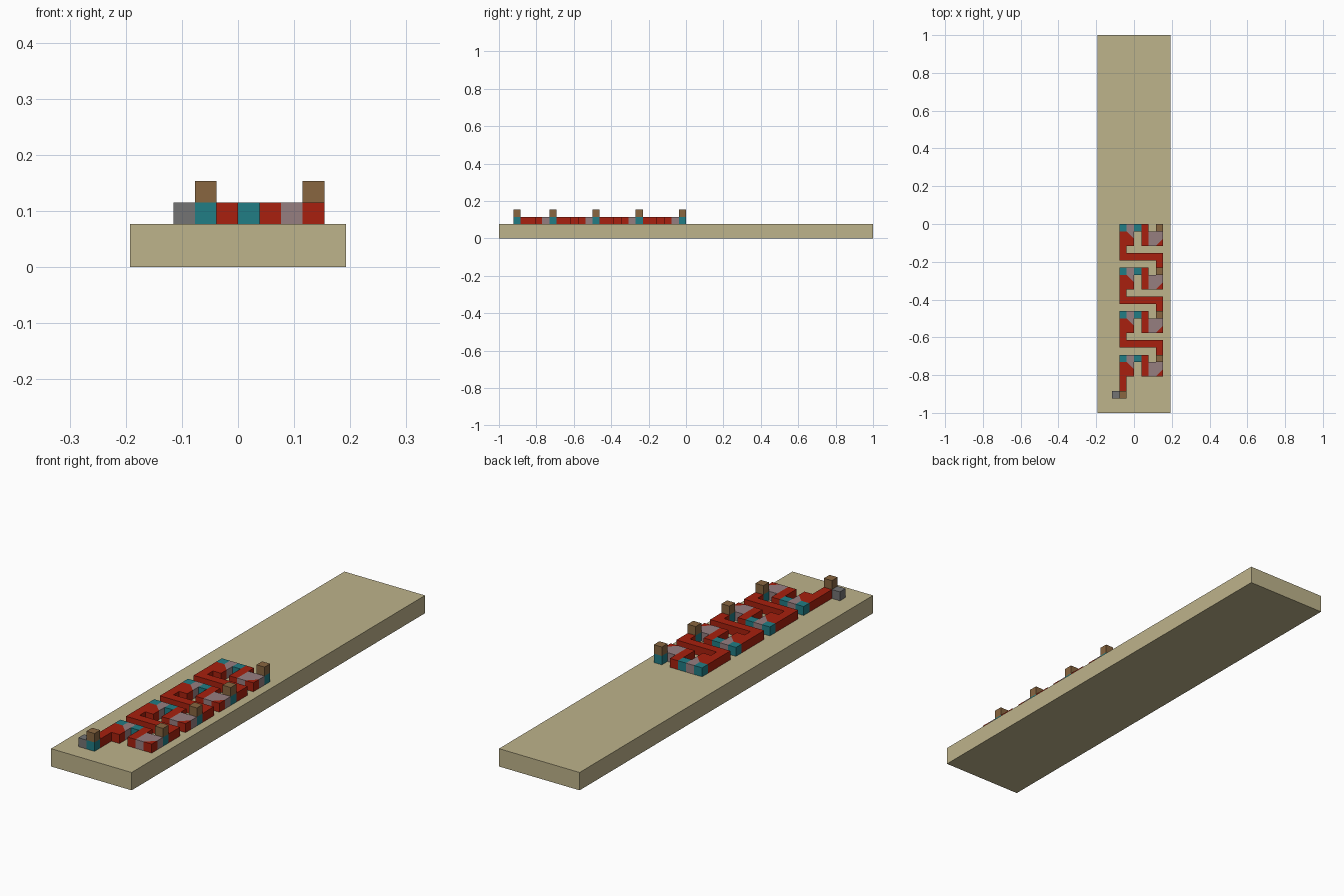
import bpy, bmesh

default = bpy.data.objects.get("Cube")
if default:
    bpy.data.objects.remove(default, do_unlink=True)

U = 1 / 26  # one block


def material(name, rgb):
    lin = [((c / 255 + 0.055) / 1.055) ** 2.4 for c in rgb] + [1]
    mat = bpy.data.materials.new(name)
    mat.use_nodes = True
    mat.diffuse_color = lin
    mat.node_tree.nodes["Principled BSDF"].inputs["Base Color"].default_value = lin
    return mat


# letter: part name, material
PARTS = {
    "R": ("wire_blocks", material("red", (168, 32, 14))),
    "M": ("gate_blocks", material("mauve", (150, 126, 128))),
    "T": ("support_blocks", material("teal", (33, 125, 133))),
    "G": ("input_block", material("grey", (116, 116, 116))),
    "B": ("torch_blocks", material("brown", (136, 102, 64))),
}

# One gate, back row first, columns left to right in x
GATE = [
    ".TMTR.T",
    ".Rm.RMM",   # m: mauve with a red corner on top
    ".RR.RMr",   # r: red with a mauve corner on top
    ".R.....",
    ".RRRRRR",
    "......R",
]
ROWS = GATE * 3 + GATE[:4] + [".R.....", "GT....."]

# Collect blocks on the slab, then torches on top
cells = {}
for j, row in enumerate(ROWS):
    for i, letter in enumerate(row):
        if letter != ".":
            cells[(i - 3, -j - 1, 2)] = letter
for j in range(0, 24, 6):
    cells[(3, -j - 1, 3)] = "B"
cells[(-2, -24, 3)] = "B"

meshes = {key: bmesh.new() for key in PARTS}


def add_face(key, points):
    bm = meshes[key]
    bm.faces.new([bm.verts.new([c * U for c in p]) for p in points])


# Outward faces of each block, skipping those hidden by a neighbour
for (x, y, z), letter in cells.items():
    key = letter.upper()
    X, Y, Z = x + 1, y + 1, z + 1
    sides = {
        (x - 1, y, z): [(x, Y, z), (x, y, z), (x, y, Z), (x, Y, Z)],
        (X, y, z): [(X, y, z), (X, Y, z), (X, Y, Z), (X, y, Z)],
        (x, y - 1, z): [(x, y, z), (X, y, z), (X, y, Z), (x, y, Z)],
        (x, Y, z): [(X, Y, z), (x, Y, z), (x, Y, Z), (X, Y, Z)],
    }
    for neighbour, points in sides.items():
        if neighbour not in cells:
            add_face(key, points)
    if (x, y, Z) in cells:
        continue
    a, b, c, d = (x, y, Z), (X, y, Z), (X, Y, Z), (x, Y, Z)
    if letter == "m":
        add_face("M", [b, c, d])
        add_face("R", [a, b, d])
    elif letter == "r":
        add_face("R", [a, b, c])
        add_face("M", [a, c, d])
    else:
        add_face(key, [a, b, c, d])


def finish(bm, name, mat):
    bmesh.ops.remove_doubles(bm, verts=bm.verts[:], dist=0.0001)
    mesh = bpy.data.meshes.new(name)
    bm.to_mesh(mesh)
    bm.free()
    mesh.materials.append(mat)
    bpy.context.collection.objects.link(bpy.data.objects.new(name, mesh))


for key, (name, mat) in PARTS.items():
    finish(meshes[key], name, mat)

# Base slab
slab = bmesh.new()
bmesh.ops.create_cube(slab, size=U)
bmesh.ops.scale(slab, vec=(10, 52, 2), verts=slab.verts)
bmesh.ops.translate(slab, vec=(0, 0, U), verts=slab.verts)
finish(slab, "base_slab", material("sand", (190, 179, 139)))
